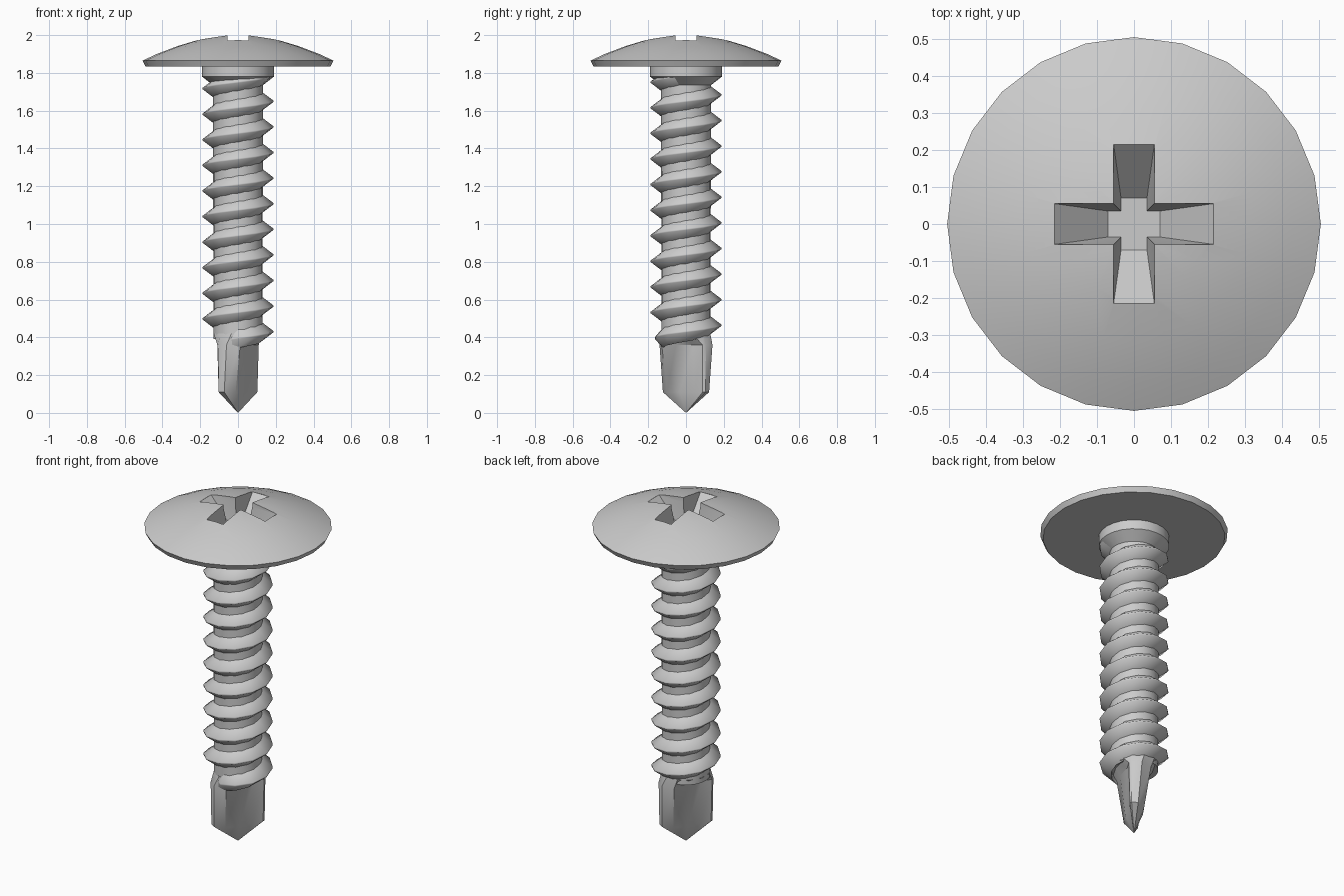
import bpy
import math

if "Cube" in bpy.data.objects:
    bpy.data.objects.remove(bpy.data.objects["Cube"])


def make(name, verts, faces, angle=35):
    me = bpy.data.meshes.new(name)
    me.from_pydata(verts, [], faces)
    ob = bpy.data.objects.new(name, me)
    bpy.context.collection.objects.link(ob)
    smooth(ob, angle)
    return ob


def smooth(ob, angle):
    bpy.ops.object.select_all(action='DESELECT')
    ob.select_set(True)
    bpy.context.view_layer.objects.active = ob
    bpy.ops.object.shade_smooth_by_angle(angle=math.radians(angle))


def loft(name, rings, bottom=None, top=None, angle=35):
    """Skin rings listed bottom to top; close with an apex point or an n-gon."""
    n = len(rings[0])
    verts = [p for r in rings for p in r]
    faces = []
    for k in range(len(rings) - 1):
        for i in range(n):
            j = (i + 1) % n
            faces.append((k * n + i, k * n + j, k * n + n + j, k * n + n + i))
    last = (len(rings) - 1) * n
    if bottom:
        verts.append(bottom)
        faces += [(len(verts) - 1, (i + 1) % n, i) for i in range(n)]
    else:
        faces.append(tuple(reversed(range(n))))
    if top:
        verts.append(top)
        faces += [(len(verts) - 1, last + i, last + (i + 1) % n) for i in range(n)]
    else:
        faces.append(tuple(range(last, last + n)))
    return make(name, verts, faces, angle)


def circle(r, z, n=24):
    return [(r * math.cos(math.tau * i / n), r * math.sin(math.tau * i / n), z) for i in range(n)]


# Head, collar and shank core as one turned solid
profile = [(0.13, 0.39), (0.132, 1.735), (0.19, 1.78), (0.19, 1.835), (0.49, 1.835),
           (0.505, 1.865), (0.43, 1.9), (0.32, 1.942), (0.2, 1.978), (0.08, 1.998)]
body = loft("head_and_shank", [circle(r, z) for r, z in profile], top=(0, 0, 2.0))


# Cross recess cut into the head
def cross(length, half, z):
    pts = []
    for k in range(4):
        c, s = round(math.cos(k * math.pi / 2)), round(math.sin(k * math.pi / 2))
        for x, y in ((length, -half), (length, half), (half, half)):
            pts.append((c * x - s * y, s * x + c * y, z))
    return pts


cutter = loft("recess_cutter", [cross(0.07, 0.035, 1.83), cross(0.215, 0.055, 1.972),
                                cross(0.215, 0.055, 2.06)])
cutter.hide_render = True
mod = body.modifiers.new("recess", 'BOOLEAN')
mod.object = cutter
mod.operation = 'DIFFERENCE'
mod.solver = 'EXACT'
bpy.context.view_layer.objects.active = body
bpy.ops.object.modifier_apply(modifier=mod.name)
bpy.data.objects.remove(cutter)
smooth(body, 35)

# Right-handed thread: a V section swept along a helix
PITCH, SEG = 0.1355, 12
sections = []
for i in range(-4, 10 * SEG + 1):
    a = math.tau * i / SEG
    z = 0.43 + PITCH * i / SEG
    crest = {-4: 0.128, -3: 0.165, -2: 0.178}.get(i, 0.187)
    sections.append([(r * math.cos(a), r * math.sin(a), z + dz)
                     for r, dz in ((0.124, -0.052), (crest, -0.004), (crest, 0.004), (0.124, 0.052))])
loft("thread", sections, angle=60)

# Drill tip: round at the shank, fluted below, wide along the x = y diagonal
half = [(0.145, 0), (0.138, 0.035), (0.08, 0.062), (0, 0.047), (-0.08, 0.018), (-0.135, 0.01)]
section = half + [(-u, -v) for u, v in half]


def flute(z, su, sv):
    q = math.sqrt(0.5)
    return [(q * (u * su - v * sv), q * (u * su + v * sv), z) for u, v in section]


collar = circle(0.133, 0.42, 12)
q = math.sqrt(0.5)
collar = [(q * (x - y), q * (x + y), z) for x, y, z in collar]
loft("drill_tip", [flute(0.11, 1, 1), flute(0.36, 1.03, 1.6), collar], bottom=(0, 0, 0))
